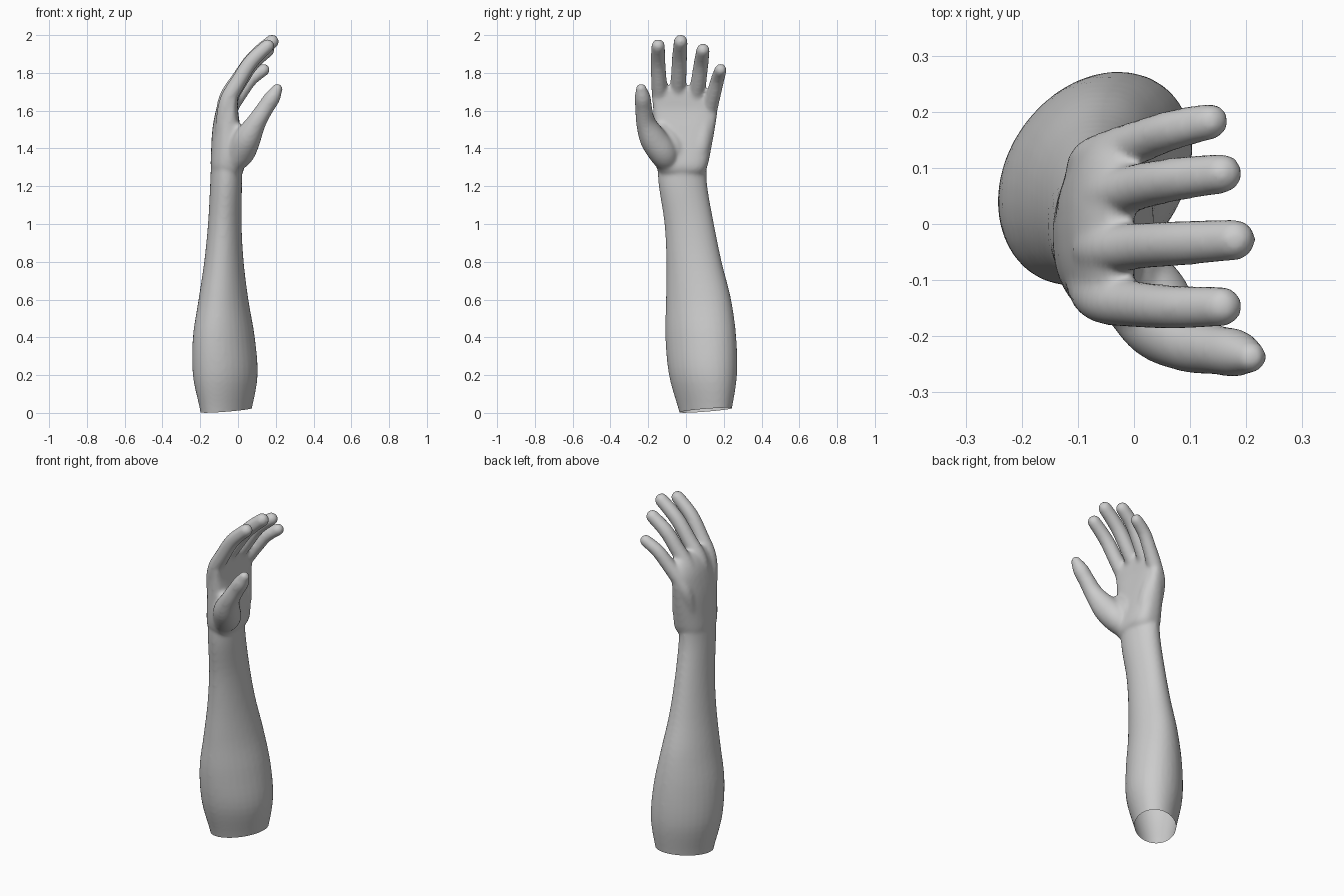
import bpy, bmesh, math
from mathutils import Vector

if "Cube" in bpy.data.objects:
    bpy.data.objects.remove(bpy.data.objects["Cube"])

bm = bmesh.new()
SIDES = 32


def spline(rows, steps):
    """Catmull-Rom interpolation through rows of numbers."""
    out = []
    pts = [rows[0]] + rows + [rows[-1]]
    for i in range(1, len(pts) - 2):
        a, b, c, d = (Vector(p) for p in pts[i - 1:i + 3])
        for s in range(steps):
            t = s / steps
            out.append(0.5 * (2 * b + (c - a) * t + (2 * a - 5 * b + 4 * c - d) * t * t
                              + (3 * b - a - 3 * c + d) * t ** 3))
    out.append(Vector(rows[-1]))
    return out


def skin(rings):
    """Close a stack of point rings into a capped solid."""
    vs = [[bm.verts.new(p) for p in r] for r in rings]
    for a, b in zip(vs, vs[1:]):
        for i in range(SIDES):
            j = (i + 1) % SIDES
            bm.faces.new((a[i], a[j], b[j], b[i]))
    bm.faces.new(vs[0][::-1])
    bm.faces.new(vs[-1])


def body(rows, cup=0.0, p=1.0):
    """Loft of upright ovals; each row is z, x min, x max, y min, y max, diagonal skew."""
    rings = []
    for z, x0, x1, y0, y1, skew in spline(rows, 5):
        ring = []
        for i in range(SIDES):
            a = math.tau * i / SIDES
            c, s = math.cos(a), math.sin(a + skew)
            x = (x0 + x1) / 2 + (x1 - x0) / 2 * math.copysign(abs(c) ** p, c)
            dy = (y1 - y0) / 2 * math.copysign(abs(s) ** p, s)
            ring.append(Vector((x + cup * dy * dy, (y0 + y1) / 2 + dy, z)))
        rings.append(ring)
    skin(rings)


def digit(rows, grow=1.0):
    """Round-ended tube; each row is x, y, z, radius."""
    path = [(Vector(q[:3]), q[3] * grow) for q in spline(rows, 5)]
    frames = []
    for i, (p, r) in enumerate(path):
        d = (path[min(i + 1, len(path) - 1)][0] - path[max(i - 1, 0)][0]).normalized()
        frames.append((p, d, r))
    p, d, r = frames[-1]
    for k in range(1, 6):
        a = math.radians(16.5 * k)
        frames.append((p + d * r * math.sin(a), d, r * math.cos(a)))
    rings = []
    for p, d, r in frames:
        u = Vector((0, 1, 0))
        u = (u - d * u.dot(d)).normalized()
        v = d.cross(u)
        rings.append([p + r * (u * math.cos(math.tau * i / SIDES) + v * math.sin(math.tau * i / SIDES))
                      for i in range(SIDES)])
    skin(rings)


# Forearm, running a little below the ground so it can be cut open
body([(-0.08, -0.185, 0.05, -0.015, 0.225, 0.36), (0.02, -0.202, 0.073, -0.04, 0.243, 0.34),
      (0.2, -0.239, 0.104, -0.09, 0.27, 0.25), (0.4, -0.239, 0.089, -0.109, 0.266, 0.24),
      (0.6, -0.209, 0.055, -0.106, 0.239, 0.2), (0.8, -0.179, 0.03, -0.104, 0.189, 0.14),
      (1.0, -0.159, 0.019, -0.114, 0.148, 0.08), (1.2, -0.148, 0.021, -0.144, 0.113, 0.0),
      (1.32, -0.143, 0.021, -0.152, 0.108, 0.0)])

# Palm
body([(1.26, -0.13, 0.015, -0.13, 0.09, 0), (1.3, -0.144, 0.035, -0.157, 0.112, 0),
      (1.38, -0.143, 0.03, -0.168, 0.13, 0), (1.5, -0.136, 0.014, -0.17, 0.152, 0),
      (1.6, -0.118, 0.0, -0.174, 0.166, 0), (1.66, -0.1, 0.0, -0.178, 0.152, 0),
      (1.705, -0.075, 0.0, -0.172, 0.12, 0), (1.73, -0.05, -0.005, -0.15, 0.09, 0)], cup=0.6, p=0.8)

# Fingers, each starting as a tendon ridge at the wrist
fingers = [
    [(-0.055, -0.134, 1.65, 0.041), (0.0, -0.143, 1.75, 0.039), (0.07, -0.148, 1.86, 0.037), (0.157, -0.147, 1.943, 0.034)],
    [(-0.06, -0.045, 1.66, 0.041), (0.01, -0.039, 1.775, 0.039), (0.085, -0.034, 1.88, 0.038), (0.180, -0.028, 1.966, 0.035)],
    [(-0.055, 0.05, 1.645, 0.041), (0.01, 0.067, 1.755, 0.039), (0.075, 0.08, 1.85, 0.037), (0.157, 0.09, 1.92, 0.034)],
    [(-0.045, 0.125, 1.605, 0.039), (0.018, 0.150, 1.70, 0.036), (0.07, 0.168, 1.768, 0.034), (0.136, 0.183, 1.816, 0.031)],
]
for f in fingers:
    x, y, z, r = f[0]
    digit([(-0.09, y * 0.55 - 0.01, 1.36, 0.03), (-0.08, y * 0.85, 1.52, 0.037)] + f, 1.06)

# Thumb with its muscle pad
digit([(-0.045, -0.09, 1.31, 0.055), (0.01, -0.12, 1.375, 0.073), (0.05, -0.175, 1.455, 0.069),
       (0.098, -0.213, 1.54, 0.05), (0.145, -0.224, 1.615, 0.043),
       (0.182, -0.23, 1.67, 0.041), (0.208, -0.237, 1.715, 0.028)], 1.04)

# Soft pads and web blending the thumb and little finger side into the palm
digit([(-0.03, -0.03, 1.33, 0.05), (-0.012, -0.07, 1.42, 0.058), (-0.01, -0.13, 1.5, 0.04)])
digit([(-0.03, 0.055, 1.32, 0.045), (-0.03, 0.075, 1.41, 0.056), (-0.045, 0.1, 1.54, 0.05)])

bmesh.ops.recalc_face_normals(bm, faces=bm.faces[:])
mesh = bpy.data.meshes.new("arm_and_hand")
bm.to_mesh(mesh)
bm.free()
arm = bpy.data.objects.new("arm_and_hand", mesh)
bpy.context.collection.objects.link(arm)

# Fuse all parts into one smooth skin
fuse = arm.modifiers.new("fuse", "REMESH")
fuse.mode = "VOXEL"
fuse.voxel_size = 0.009
soften = arm.modifiers.new("soften", "SMOOTH")
soften.factor = 0.5
soften.iterations = 10
fused = bpy.data.meshes.new_from_object(arm.evaluated_get(bpy.context.evaluated_depsgraph_get()))
arm.modifiers.clear()
arm.data = fused

# Cut the elbow end open on a slight slant
bm = bmesh.new()
bm.from_mesh(fused)
bmesh.ops.bisect_plane(bm, geom=bm.verts[:] + bm.edges[:] + bm.faces[:], dist=1e-5,
                       plane_co=(-0.15, -0.01, 0.002), plane_no=(-0.06, -0.06, 1), clear_inner=True)
bm.to_mesh(fused)
bm.free()
for poly in fused.polygons:
    poly.use_smooth = True
